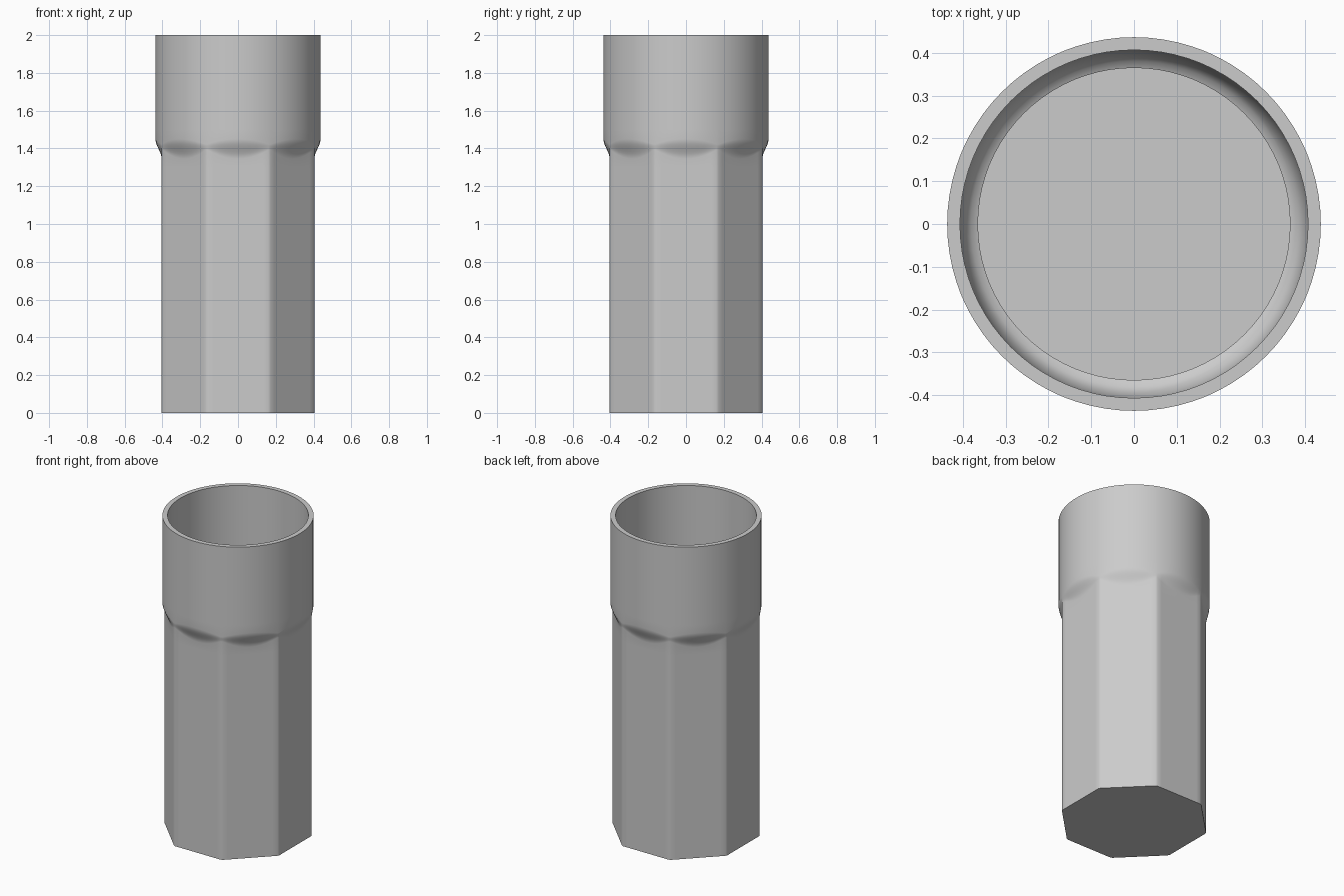
import bpy, bmesh, math

if "Cube" in bpy.data.objects:
    bpy.data.objects.remove(bpy.data.objects["Cube"])

grey = bpy.data.materials.new("light grey")
grey.diffuse_color = (0.6, 0.6, 0.6, 1)
grey.use_nodes = True
grey.node_tree.nodes["Principled BSDF"].inputs["Base Color"].default_value = grey.diffuse_color

R, APOTHEM = 0.437, 0.404      # round collar radius, octagon flat distance
RIM, BORE = 0.407, 0.365       # mouth radius, lower bore radius

# Angles per octant: dense round the collar, with a tiny bevel at each corner
steps = [-21.6, -18, -13.5, -9, -4.5, 0, 4.5, 9, 13.5, 18, 21.6]
angles = [(45 * k + s, s) for k in range(8) for s in steps]


def octagon_radius(s):
    return min(R, APOTHEM / math.cos(math.radians(s)))


def outer_ring(t):
    """Blend from octagon (t=0) to circle (t=1), deepest at the flat centres."""
    pts = []
    for a, s in angles:
        r0 = octagon_radius(s)
        depth = (R - r0) / (R - APOTHEM)
        r = r0 + (R - r0) * (t * t * (3 - 2 * t))
        low, high = 1.395 - 0.05 * depth, 1.42 + 0.03 * depth
        pts.append((r, a, low + (high - low) * t))
    return pts


def flat_octagon(z):
    return [(octagon_radius(s), a, z) for a, s in angles]


def circle(r, z):
    return [(r, a, z) for a, s in angles]


# Octagonal grip, shoulder, round collar, rim and hollow bore as one skin
rings = [flat_octagon(0), flat_octagon(1.3)]
rings += [outer_ring(i / 8) for i in range(9)]
rings += [circle(R, 1.5), circle(R, 2), circle(RIM, 2), circle(RIM, 1.5)]
rings += [circle(RIM - (RIM - BORE) * (1 - math.cos(u * math.pi / 2)), 1.46 - 0.1 * math.sin(u * math.pi / 2))
          for u in (0, 0.25, 0.5, 0.75, 1)]
rings += [circle(BORE, 0.05)]

bm = bmesh.new()
loops = [[bm.verts.new((r * math.cos(math.radians(a)), r * math.sin(math.radians(a)), z))
          for r, a, z in ring] for ring in rings]
n = len(angles)
for lo, hi in zip(loops, loops[1:]):
    for i in range(n):
        j = (i + 1) % n
        bm.faces.new((lo[i], lo[j], hi[j], hi[i]))
bm.faces.new(loops[0][::-1])   # base
bm.faces.new(loops[-1])        # cup floor

mesh = bpy.data.meshes.new("octagonal_cup")
bm.to_mesh(mesh)
bm.free()
mesh.materials.append(grey)
cup = bpy.data.objects.new("octagonal_cup", mesh)
bpy.context.collection.objects.link(cup)
bpy.context.view_layer.objects.active = cup
cup.select_set(True)
bpy.ops.object.shade_smooth_by_angle(angle=math.radians(40))
